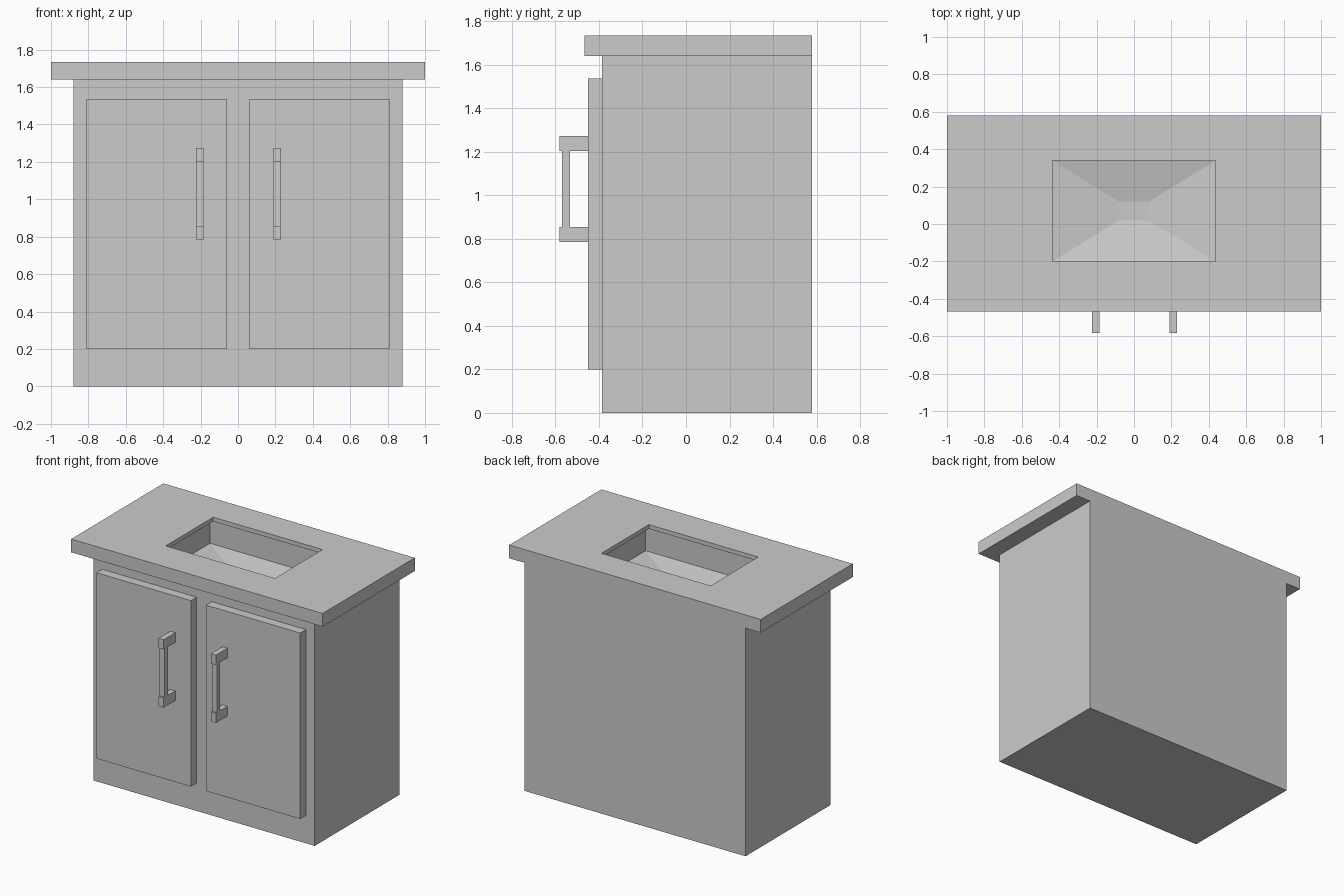
import bpy
import bmesh

if "Cube" in bpy.data.objects:
    bpy.data.objects.remove(bpy.data.objects["Cube"])


def finish(name, bm):
    bmesh.ops.recalc_face_normals(bm, faces=bm.faces)
    mesh = bpy.data.meshes.new(name)
    bm.to_mesh(mesh)
    bm.free()
    obj = bpy.data.objects.new(name, mesh)
    bpy.context.collection.objects.link(obj)
    return obj


def loft(name, rings):
    """Closed solid through a list of rings with equal point counts."""
    bm = bmesh.new()
    loops = [[bm.verts.new(p) for p in ring] for ring in rings]
    n = len(loops[0])
    for a, b in zip(loops, loops[1:]):
        for i in range(n):
            j = (i + 1) % n
            bm.faces.new((a[i], a[j], b[j], b[i]))
    bm.faces.new(loops[0])
    bm.faces.new(loops[-1])
    return finish(name, bm)


def rect(x0, x1, y0, y1, z):
    return [(x0, y0, z), (x1, y0, z), (x1, y1, z), (x0, y1, z)]


def box(name, x0, x1, y0, y1, z0, z1):
    return loft(name, [rect(x0, x1, y0, y1, z0), rect(x0, x1, y0, y1, z1)])


def carve(obj, cutter):
    mod = obj.modifiers.new("basin", 'BOOLEAN')
    mod.operation = 'DIFFERENCE'
    mod.solver = 'EXACT'
    mod.object = cutter
    bpy.context.view_layer.objects.active = obj
    bpy.ops.object.modifier_apply(modifier=mod.name)


# Cabinet body and countertop
cabinet = box("cabinet_body", -0.88, 0.88, -0.385, 0.58, 0, 1.64)
counter = box("countertop", -1, 1, -0.467, 0.58, 1.64, 1.735)

# Sink hollow: opening, slightly wider basin, shallow sloped floor
CY = 0.07
sections = [(0.435, 0.27, 1.8), (0.435, 0.27, 1.705), (0.48, 0.297, 1.705),
            (0.48, 0.297, 1.525), (0.08, 0.05, 1.475)]
cutter = loft("basin_cutter",
              [rect(-hx, hx, CY - hy, CY + hy, z) for hx, hy, z in sections])
cutter.hide_render = True
for part in (cabinet, counter):
    carve(part, cutter)
bpy.data.objects.remove(cutter)

# Doors
box("door_left", -0.81, -0.06, -0.45, -0.385, 0.2, 1.537)
box("door_right", 0.06, 0.81, -0.45, -0.385, 0.2, 1.537)

# Handles: side profile (y, z) extruded across x
profile = [(-0.45, 0.785), (-0.582, 0.785), (-0.582, 0.855), (-0.57, 0.855),
           (-0.57, 1.203), (-0.582, 1.203), (-0.582, 1.273), (-0.45, 1.273),
           (-0.45, 1.203), (-0.532, 1.203), (-0.532, 0.855), (-0.45, 0.855)]
for name, cx in (("handle_left", -0.204), ("handle_right", 0.211)):
    loft(name, [[(cx + s * 0.02, y, z) for y, z in profile] for s in (-1, 1)])
